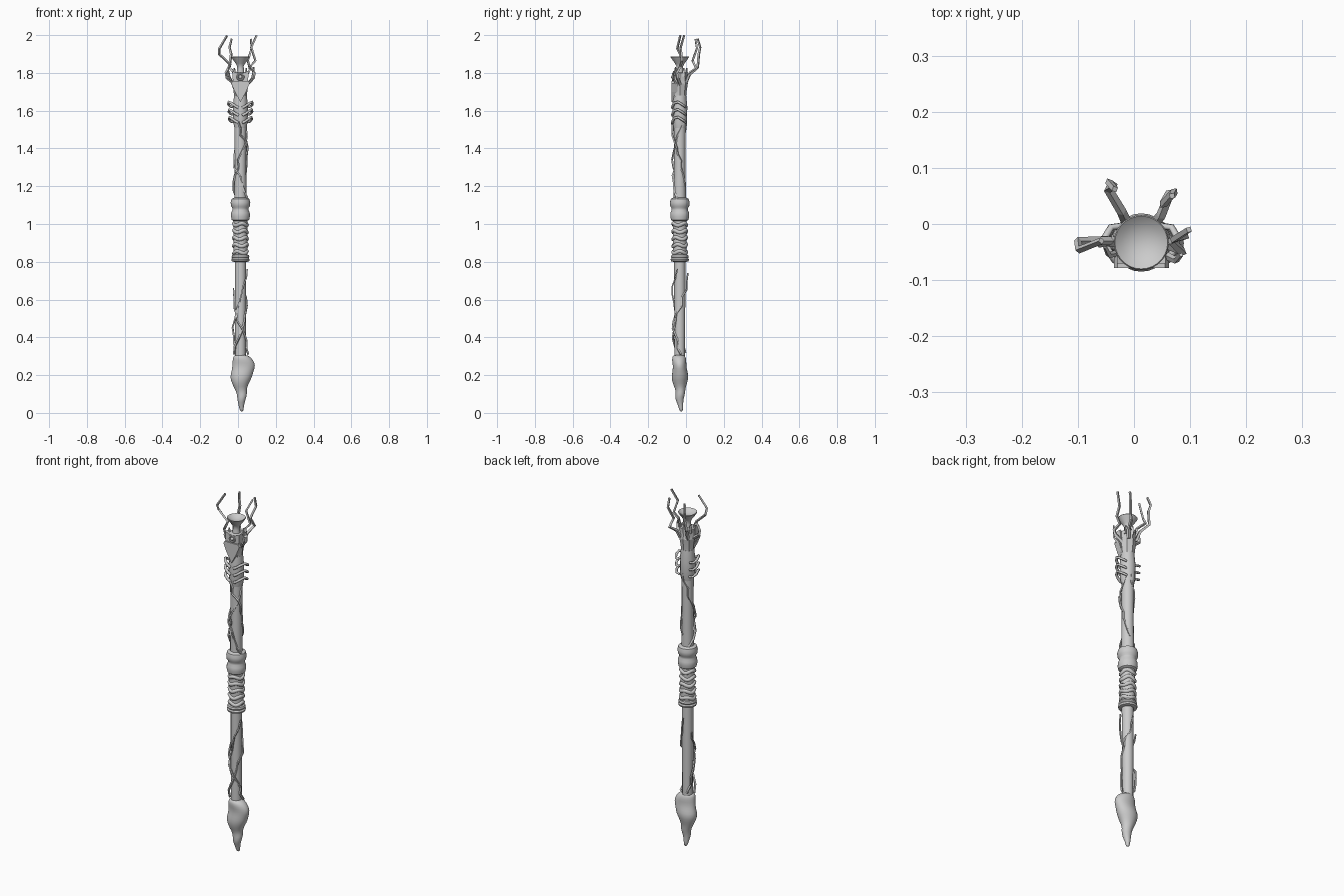
import bpy, bmesh, math, random
from math import sin, cos, pi, tau

random.seed(7)
CX, CY = 0.013, -0.033   # staff axis


def mesh_object(name, verts, faces, smooth=None):
    me = bpy.data.meshes.new(name)
    me.from_pydata(verts, [], faces)
    bm = bmesh.new()
    bm.from_mesh(me)
    bmesh.ops.recalc_face_normals(bm, faces=bm.faces)
    bm.to_mesh(me)
    bm.free()
    ob = bpy.data.objects.new(name, me)
    bpy.context.collection.objects.link(ob)
    if smooth is not None:
        bpy.ops.object.select_all(action='DESELECT')
        ob.select_set(True)
        bpy.context.view_layer.objects.active = ob
        bpy.ops.object.shade_smooth_by_angle(angle=math.radians(smooth))
    return ob


def loft(name, rings, n=24, smooth=40):
    """rings: (z, cx, cy, rx, ry), closed at both ends"""
    verts, faces = [], []
    for z, cx, cy, rx, ry in rings:
        verts += [(cx + rx * cos(tau * i / n), cy + ry * sin(tau * i / n), z) for i in range(n)]
    for k in range(len(rings) - 1):
        for i in range(n):
            j = (i + 1) % n
            faces.append((k * n + i, k * n + j, k * n + n + j, k * n + n + i))
    faces.append(tuple(range(n))[::-1])
    faces.append(tuple((len(rings) - 1) * n + i for i in range(n)))
    return mesh_object(name, verts, faces, smooth)


def lathe(name, profile, n=24, smooth=40):
    return loft(name, [(z, CX, CY, r, r) for r, z in profile], n, smooth)


def tube(name, pts, r, res=0, taper=1.0, closed=False):
    cu = bpy.data.curves.new(name, 'CURVE')
    cu.dimensions = '3D'
    cu.bevel_depth = r
    cu.bevel_resolution = res
    cu.use_fill_caps = True
    sp = cu.splines.new('POLY')
    sp.points.add(len(pts) - 1)
    for i, p in enumerate(pts):
        sp.points[i].co = (*p, 1)
        sp.points[i].radius = 1 + (taper - 1) * i / (len(pts) - 1)
    sp.use_cyclic_u = closed
    sp.use_smooth = res > 0
    ob = bpy.data.objects.new(name, cu)
    bpy.context.collection.objects.link(ob)
    return ob


def prism(name, outline, y0, y1):
    """x-z outline extruded in y"""
    n = len(outline)
    v = [(x, y, z) for y in (y0, y1) for x, z in outline]
    f = [tuple(range(n)), tuple(range(n, 2 * n))]
    f += [(i, (i + 1) % n, n + (i + 1) % n, n + i) for i in range(n)]
    return mesh_object(name, v, f)


# lumpy root at the foot
foot = loft("foot_root", [
    (0.005, 0.020, -0.025, 0.009, 0.009), (0.04, 0.017, -0.028, 0.014, 0.013),
    (0.07, 0.018, -0.036, 0.022, 0.022), (0.10, 0.022, -0.030, 0.027, 0.025),
    (0.125, 0.014, -0.030, 0.031, 0.026), (0.155, 0.012, -0.033, 0.044, 0.038),
    (0.19, 0.016, -0.031, 0.060, 0.046), (0.22, 0.024, -0.032, 0.058, 0.040),
    (0.25, 0.032, -0.034, 0.062, 0.035), (0.28, 0.026, -0.036, 0.055, 0.039),
    (0.30, 0.018, -0.038, 0.044, 0.034), (0.307, 0.014, -0.036, 0.028, 0.026)], 20, 180)
m = foot.modifiers.new("round", 'SUBSURF')
m.levels = m.render_levels = 1

# shafts
lathe("lower_shaft", [(0.028, 0.29), (0.030, 0.81)], 12, 35)
lathe("upper_shaft", [(0.033, 1.12), (0.030, 1.30), (0.032, 1.55), (0.033, 1.70)], 12, 35)

# grip: core, end ring, two collar bulges
lathe("grip_core", [(0.036, 0.80), (0.036, 1.03)])
lathe("grip_lower_ring", [(0.036, 0.80), (0.046, 0.803), (0.049, 0.812), (0.044, 0.819),
                          (0.047, 0.826), (0.044, 0.835), (0.036, 0.838)])
lathe("grip_collar", [(0.035, 1.015), (0.046, 1.022), (0.050, 1.04), (0.049, 1.06), (0.043, 1.073),
                      (0.043, 1.085), (0.050, 1.094), (0.052, 1.115), (0.047, 1.133), (0.033, 1.14)])
for k in range(5):
    z = 0.85 + k * 0.037
    pts = [(CX + 0.034 * cos(a), CY + 0.034 * sin(a), z + 0.006 * cos(3 * a + k))
           for a in (tau * i / 30 for i in range(30))]
    tube("grip_band", pts, 0.0105, 2, closed=True)

# creeping vines around both shafts
def vine(z0, z1, a, turn, wobble):
    pts, n = [], 10
    for i in range(n + 1):
        t = i / n
        r = 0.033 + random.uniform(-0.002, wobble)
        b = a + turn * t + random.uniform(-0.35, 0.35)
        pts.append((CX + r * cos(b), CY + r * sin(b), z0 + (z1 - z0) * t))
    tube("vine", pts, 0.0065, 0, 0.7)


for z0, z1, a, turn in ((0.31, 0.74, -2.6, 4.5), (0.31, 0.66, 0.3, -4.0), (0.32, 0.76, 2.0, 4.0),
                        (1.13, 1.55, -0.6, -4.5), (1.14, 1.54, 2.4, 4.5), (1.54, 1.20, -2.0, 3.5)):
    vine(z0, z1, a, turn, 0.010)

# rib cage below the head: three hooked ribs each side
lathe("rib_core", [(0.030, 1.50), (0.038, 1.54), (0.040, 1.62), (0.034, 1.68)], 12, 35)
for side in (-1, 1):
    for k in range(3):
        z = 1.640 - 0.040 * k
        w = 0.064 - 0.002 * k
        rib = [(0.010, -0.038, z - 0.025), (0.028, -0.037, z - 0.015), (0.048, -0.030, z),
               (w - 0.003, -0.010, z + 0.006), (w, 0.010, z - 0.006), (w - 0.010, 0.027, z - 0.018),
               (w - 0.030, 0.030, z - 0.022)]
        tube("rib", [(CX + side * x, CY + y, zz) for x, y, zz in rib], 0.008, 1, 0.75)

# head socket with ragged rim
lathe("head_socket", [(0.031, 1.64), (0.036, 1.70), (0.043, 1.745), (0.038, 1.76),
                      (0.040, 1.80), (0.030, 1.803)], 8, 25)
for a in (0.6, 1.6, 2.6, 3.6):
    tube("rim_spike", [(CX + 0.034 * cos(a), CY + 0.034 * sin(a), 1.78),
                       (CX + 0.037 * cos(a), CY + 0.037 * sin(a), 1.825)], 0.010, 0, 0.4)

# front mask: brow block, pointed jaw plate, round eye
prism("brow_block", [(CX + x, z) for x, z in ((-0.040, 1.752), (0.040, 1.752), (0.043, 1.81),
                     (0.018, 1.80), (-0.018, 1.80), (-0.043, 1.81))], -0.070, -0.040)
prism("jaw_plate", [(CX + x, z) for x, z in ((0, 1.645), (0.030, 1.70), (0.049, 1.745), (0.042, 1.758),
                    (-0.042, 1.758), (-0.049, 1.745), (-0.030, 1.70))], -0.078, -0.045)
bpy.ops.mesh.primitive_torus_add(major_radius=0.016, minor_radius=0.005, major_segments=20,
                                 minor_segments=8, location=(CX, -0.070, 1.778), rotation=(pi / 2, 0, 0))
bpy.context.object.name = "eye_ring"
bpy.ops.mesh.primitive_uv_sphere_add(radius=0.010, segments=16, ring_count=8, location=(CX, -0.069, 1.778))
bpy.context.object.name = "eye"

# flared cup with shallow dish
lathe("cup", [(0.022, 1.79), (0.018, 1.82), (0.017, 1.835), (0.025, 1.85), (0.040, 1.87), (0.049, 1.884),
              (0.047, 1.887), (0.035, 1.877), (0.018, 1.870), (0.005, 1.868)], 28, 50)

# crooked branches round the cup
branches = (
    [(-0.020, -0.033, 1.745), (-0.058, -0.030, 1.775), (-0.062, -0.034, 1.80), (-0.042, -0.030, 1.845),
     (-0.100, -0.030, 1.90), (-0.098, -0.046, 1.93), (-0.058, -0.030, 1.998)],
    [(-0.012, 0.000, 1.75), (-0.022, 0.022, 1.80), (-0.046, 0.062, 1.83), (-0.036, 0.068, 1.90),
     (-0.045, 0.075, 1.935), (-0.034, 0.062, 1.98)],
    [(0.045, -0.030, 1.735), (0.082, -0.045, 1.775), (0.086, -0.050, 1.80), (0.066, -0.030, 1.835),
     (0.092, -0.022, 1.865), (0.070, -0.028, 1.935), (0.098, -0.010, 1.998)],
    [(0.036, 0.000, 1.75), (0.048, 0.015, 1.79), (0.064, 0.055, 1.82), (0.052, 0.035, 1.865),
     (0.072, 0.058, 1.93), (0.068, 0.050, 1.98)])
for pts in branches:
    tube("branch", pts, 0.0095, 0, 0.65)
# small side twigs
tube("twig", [(0.045, -0.05, 1.73), (0.075, -0.065, 1.77), (0.084, -0.055, 1.83)], 0.008, 0, 0.5)
tube("twig", [(-0.02, -0.05, 1.72), (-0.045, -0.055, 1.78), (-0.052, -0.04, 1.82)], 0.007, 0, 0.5)
